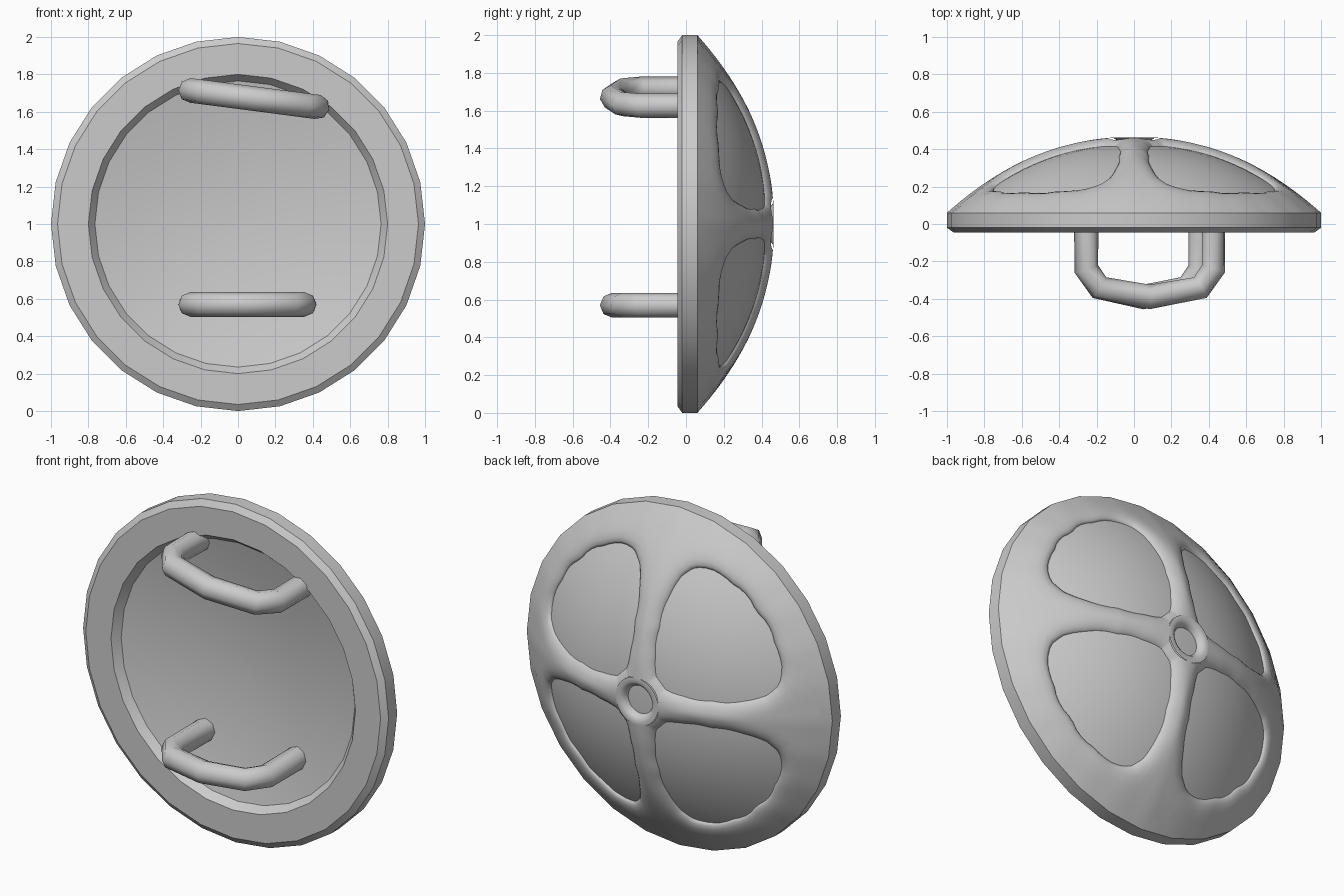
import bpy, bmesh, math
from mathutils import Vector

if "Cube" in bpy.data.objects:
    bpy.data.objects.remove(bpy.data.objects["Cube"])

SIDES = 28
STEP = 2 * math.pi / SIDES
RECESS = 0.04

steel = bpy.data.materials.new("grey_metal")
steel.use_nodes = True
steel.diffuse_color = (0.6, 0.6, 0.6, 1)
steel.node_tree.nodes["Principled BSDF"].inputs["Base Color"].default_value = (0.6, 0.6, 0.6, 1)


def dome(r):
    """Depth of the domed outer skin at a radius."""
    return 0.465 - 0.405 * r ** 2.2


def finish(obj, angle):
    obj.data.materials.clear()
    obj.data.materials.append(steel)
    bpy.ops.object.select_all(action='DESELECT')
    obj.select_set(True)
    bpy.context.view_layer.objects.active = obj
    bpy.ops.object.shade_smooth_by_angle(angle=math.radians(angle))


def add_mesh(name, bm, facing, angle=40):
    """Weld, orient towards +y or -y, and add to the scene."""
    bmesh.ops.remove_doubles(bm, verts=bm.verts, dist=0.0005)
    bmesh.ops.recalc_face_normals(bm, faces=bm.faces)
    bm.normal_update()
    if sum(f.normal.y * f.calc_area() for f in bm.faces) * facing < 0:
        bmesh.ops.reverse_faces(bm, faces=bm.faces)
    mesh = bpy.data.meshes.new(name)
    bm.to_mesh(mesh)
    bm.free()
    obj = bpy.data.objects.new(name, mesh)
    bpy.context.collection.objects.link(obj)
    finish(obj, angle)


def bridge(bm, rings, closed=True):
    for a, b in zip(rings, rings[1:]):
        for i in range(len(a) if closed else len(a) - 1):
            j = (i + 1) % len(a)
            bm.faces.new((a[i], a[j], b[j], b[i]))


def revolve(name, profile, facing, angle=40):
    """Turn a (radius, depth) profile about the y axis."""
    bm = bmesh.new()
    rings = [[bm.verts.new((r * math.cos(i * STEP), y, 1 + r * math.sin(i * STEP)))
              for i in range(SIDES)] for r, y in profile]
    bridge(bm, rings)
    if profile[-1][0] < 0.08:
        bm.faces.new(rings[-1])
    add_mesh(name, bm, facing, angle)


# Rim with shallow hollow on the grip side
revolve("rim_and_hollow", [(1, 0.06), (1, -0.02), (0.965, -0.045), (0.8, -0.045),
                           (0.765, 0.0), (0.6, 0.035), (0.4, 0.065), (0.2, 0.085),
                           (0.02, 0.09)], -1, 25)

# Recessed dome that shows through the four openings and the hub
revolve("recessed_dome", [(r / 20, dome(r / 20) - RECESS) for r in range(17, 0, -1)], 1)

# Hub ring
revolve("hub_ring", [(0.14, dome(0.14)), (0.115, 0.463), (0.095, 0.45),
                     (0.083, 0.43), (0.08, 0.4)], 1, 60)

# Opening outline, half of it, from the outer middle to the hub corner
CENTRE = Vector((0.42, 0.42))
HALF = [(0.57, 0.57), (0.42, 0.69), (0.29, 0.745), (0.2, 0.74), (0.14, 0.69),
        (0.1, 0.58), (0.085, 0.42), (0.085, 0.27), (0.1, 0.16), (0.13, 0.13)]


def from_diagonal(p):
    return abs(Vector(p - CENTRE).angle(Vector((1, 1))))


TABLE = [(from_diagonal(Vector(p)), (Vector(p) - CENTRE).length) for p in HALF]


def opening_point(p):
    """Point of the opening edge in the direction of p."""
    a = from_diagonal(p)
    reach = TABLE[-1][1]
    for (a0, d0), (a1, d1) in zip(TABLE, TABLE[1:]):
        if a <= a1:
            reach = d0 + (d1 - d0) * max(0, a - a0) / (a1 - a0)
            break
    return CENTRE + (p - CENTRE).normalized() * reach


def polygon_radius(p):
    """Radius measured so that the straight rim sides keep a level edge."""
    a = math.atan2(p.y, p.x) % STEP - STEP / 2
    return p.length * math.cos(a) / math.cos(STEP / 2)


# Frame of rim band and four spokes, one quarter repeated by rotation
hub = 0.14
arc = [Vector((math.cos(i * STEP), math.sin(i * STEP))) for i in range(SIDES // 4 + 1)]
spoke = [hub + (1 - hub) * i / 8 for i in range(1, 8)]
corners = (arc + [Vector((0, r)) for r in reversed(spoke)]
           + [p * hub for p in reversed(arc)] + [Vector((r, 0)) for r in spoke])
outline = []
for i, p in enumerate(corners):
    q = corners[(i + 1) % len(corners)]
    outline += [p.lerp(q, k / 3) for k in range(3)]

bm = bmesh.new()
for quarter in range(4):
    c, s = round(math.cos(quarter * math.pi / 2)), round(math.sin(quarter * math.pi / 2))
    rings = []
    for t in [0, 0.03, 0.1, 0.22, 0.38, 0.55, 0.75, 1]:
        ring = []
        for p in outline:
            inner = opening_point(p)
            v = inner.lerp(p, t)
            u = min(1, (v - inner).length / 0.1)
            roll = math.sqrt(1 - (1 - u) ** 2)
            y = dome(polygon_radius(v)) - 1.4 * RECESS * (1 - roll)
            ring.append(bm.verts.new((c * v.x - s * v.y, y, 1 + s * v.x + c * v.y)))
        rings.append(ring)
    bridge(bm, rings)
add_mesh("spoked_frame", bm, 1, 60)


# Handles
def handle(name, centre, half, height, tilt):
    left, right = centre - half, centre + half
    path = [(left, 0.07), (left, -0.24), (left + 0.07, -0.34), (centre, -0.39),
            (right - 0.07, -0.34), (right, -0.24), (right, 0.07)]
    curve = bpy.data.curves.new(name, 'CURVE')
    curve.dimensions = '3D'
    curve.bevel_depth = 0.066
    curve.bevel_resolution = 2
    curve.use_fill_caps = True
    spline = curve.splines.new('POLY')
    spline.points.add(len(path) - 1)
    for point, (x, y) in zip(spline.points, path):
        point.co = (x, y, height - tilt * (x - centre), 1)
    obj = bpy.data.objects.new(name, curve)
    bpy.context.collection.objects.link(obj)
    bpy.ops.object.select_all(action='DESELECT')
    obj.select_set(True)
    bpy.context.view_layer.objects.active = obj
    bpy.ops.object.convert(target='MESH')
    finish(bpy.context.view_layer.objects.active, 60)


handle("lower_handle", 0.05, 0.305, 0.57, 0)
handle("upper_handle", 0.085, 0.34, 1.67, 0.13)
